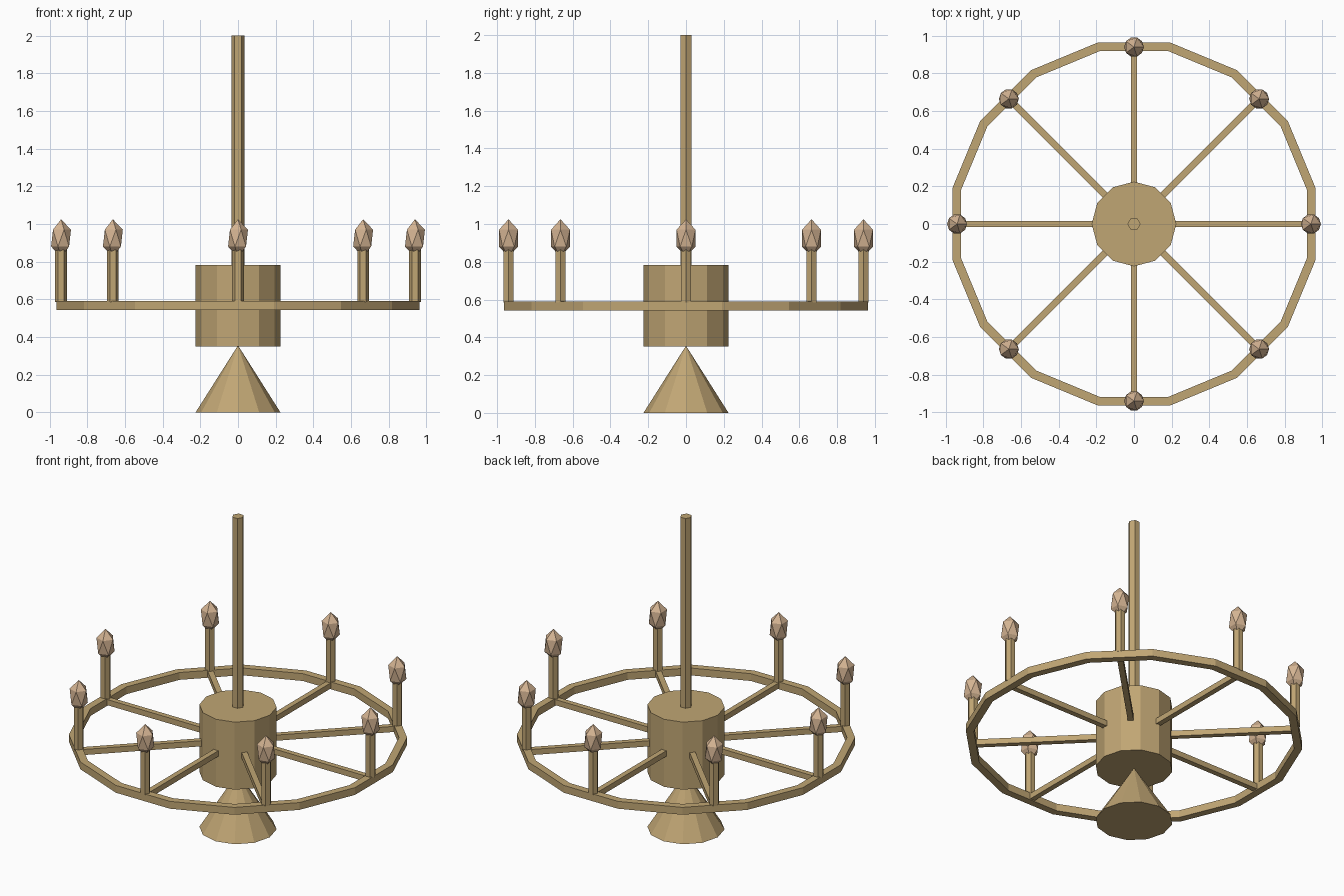
import bpy, bmesh
from math import pi, cos, sin, radians
from mathutils import Matrix

cube = bpy.data.objects.get("Cube")
if cube:
    bpy.data.objects.remove(cube, do_unlink=True)


def material(name, rgb):
    m = bpy.data.materials.new(name)
    m.use_nodes = True
    m.diffuse_color = (*rgb, 1)
    bsdf = next(n for n in m.node_tree.nodes if n.type == 'BSDF_PRINCIPLED')
    bsdf.inputs["Base Color"].default_value = (*rgb, 1)
    return m


BRASS = material("aged brass", (0.53, 0.38, 0.175))
FLAME = material("pale peach", (0.66, 0.455, 0.29))


def finish(name, bm, mat):
    bmesh.ops.recalc_face_normals(bm, faces=bm.faces)
    mesh = bpy.data.meshes.new(name)
    bm.to_mesh(mesh)
    bm.free()
    mesh.materials.append(mat)
    obj = bpy.data.objects.new(name, mesh)
    bpy.context.collection.objects.link(obj)
    return obj


def prism(name, sides, r_low, r_high, z0, z1, x=0, y=0):
    # upright prism or cone with a corner towards +y
    bm = bmesh.new()
    place = Matrix.Translation((x, y, (z0 + z1) / 2)) @ Matrix.Rotation(pi / 2, 4, 'Z')
    bmesh.ops.create_cone(bm, cap_ends=True, segments=sides, radius1=r_low,
                          radius2=r_high, depth=z1 - z0, matrix=place)
    return finish(name, bm, BRASS)


# central column
prism("base_cone", 12, 0.225, 0, 0, 0.355)
prism("hub", 12, 0.225, 0.225, 0.35, 0.783)
prism("pole", 6, 0.035, 0.035, 0.78, 2)

# outer ring: a square section swept through sixteen corners
bm = bmesh.new()
loops = []
for i in range(16):
    a = (i + 0.5) * pi / 8
    loops.append([bm.verts.new((r * cos(a), r * sin(a), z))
                  for r, z in ((0.983, 0.543), (0.983, 0.59), (0.936, 0.59), (0.936, 0.543))])
for i in range(16):
    p, q = loops[i], loops[(i + 1) % 16]
    for j in range(4):
        k = (j + 1) % 4
        bm.faces.new((p[j], q[j], q[k], p[k]))
finish("outer_ring", bm, BRASS)

# spokes, candles and flames
for i in range(8):
    a = i * pi / 4
    x, y = 0.94 * cos(a), 0.94 * sin(a)

    bm = bmesh.new()
    bmesh.ops.create_cube(bm, size=1, matrix=Matrix.Rotation(a, 4, 'Z')
                          @ Matrix.Translation((0.565, 0, 0.567))
                          @ Matrix.Diagonal((0.75, 0.034, 0.036, 1)))
    finish(f"spoke_{i + 1}", bm, BRASS)

    prism(f"candle_{i + 1}", 6, 0.031, 0.031, 0.585, 0.875, x, y)

    bm = bmesh.new()
    bmesh.ops.create_icosphere(bm, subdivisions=1, radius=1,
                               matrix=Matrix.Translation((x, y, 0.925))
                               @ Matrix.Diagonal((0.059, 0.059, 0.1, 1)))
    finish(f"flame_{i + 1}", bm, FLAME)
